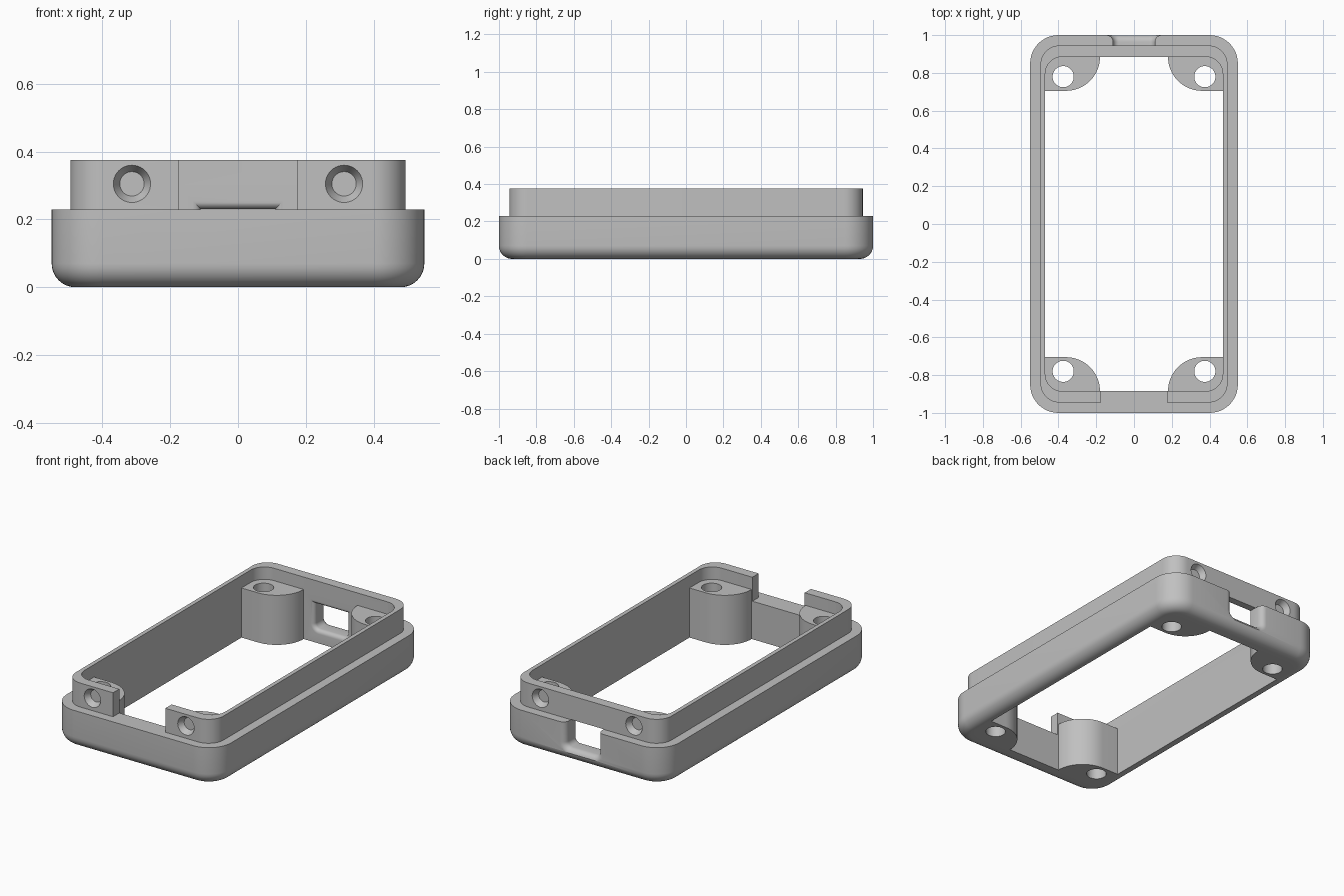
import bpy
import bmesh
from math import cos, sin, pi, sqrt
from mathutils import Vector

if "Cube" in bpy.data.objects:
    bpy.data.objects.remove(bpy.data.objects["Cube"])

GREY = (0.53, 0.53, 0.53, 1)
mat = bpy.data.materials.new("plain grey")
mat.use_nodes = True
mat.diffuse_color = GREY
mat.node_tree.nodes["Principled BSDF"].inputs["Base Color"].default_value = GREY

SILL, TOP, BOSS_TOP = 0.23, 0.375, 0.30     # heights
INNER_Y, LIP_Y, OUTER_Y = 0.885, 0.945, 1.0  # half lengths


def arc(cx, cy, r, a0, a1, n=12):
    """Points on an arc, angles in units of pi."""
    return [(cx + r * cos(pi * (a0 + (a1 - a0) * i / n)),
             cy + r * sin(pi * (a0 + (a1 - a0) * i / n))) for i in range(n + 1)]


def rounded(hx, hy, r, z):
    """Ring shaped as a rounded rectangle at height z."""
    pts = []
    for k, (sx, sy) in enumerate([(1, 1), (-1, 1), (-1, -1), (1, -1)]):
        pts += arc(sx * (hx - r), sy * (hy - r), r, k / 2, k / 2 + 0.5)
    return [Vector((x, y, z)) for x, y in pts]


def loft(name, rings, looped=False):
    """Skin matching rings, either capped or joined end to start."""
    bm = bmesh.new()
    vs = [[bm.verts.new(p) for p in ring] for ring in rings]
    pairs = list(zip(vs, vs[1:]))
    if looped:
        pairs.append((vs[-1], vs[0]))
    else:
        bm.faces.new(vs[0])
        bm.faces.new(vs[-1])
    n = len(vs[0])
    for a, b in pairs:
        for i in range(n):
            j = (i + 1) % n
            bm.faces.new((a[i], a[j], b[j], b[i]))
    bmesh.ops.recalc_face_normals(bm, faces=bm.faces)
    mesh = bpy.data.meshes.new(name)
    bm.to_mesh(mesh)
    bm.free()
    mesh.materials.append(mat)
    ob = bpy.data.objects.new(name, mesh)
    bpy.context.collection.objects.link(ob)
    return ob


def combine(target, other, operation):
    """Apply a boolean and drop the helper."""
    other.hide_render = True
    mod = target.modifiers.new(operation, 'BOOLEAN')
    mod.operation = operation
    mod.solver = 'EXACT'
    mod.object = other
    bpy.context.view_layer.objects.active = target
    bpy.ops.object.modifier_apply(modifier=mod.name)
    bpy.data.objects.remove(other)


def circle(x, y, z, r, upright=False, n=40):
    pts = arc(0, 0, r, 0, 2, n)[:-1]
    if upright:
        return [Vector((x + u, y, z + v)) for u, v in pts]
    return [Vector((x + u, y + v, z)) for u, v in pts]


# Frame: rounded bottom edge, outer wall, ledge, raised lip and inner wall
F = 0.07
rings = []
for i in range(9):
    a = pi / 2 * i / 8
    inset = F * (1 - sin(a))
    rings.append(rounded(0.55 - inset, OUTER_Y - inset, 0.15 - inset, F * (1 - cos(a))))
rings += [rounded(0.55, OUTER_Y, 0.15, SILL),
          rounded(0.495, LIP_Y, 0.10, SILL),
          rounded(0.495, LIP_Y, 0.10, TOP),
          rounded(0.47, INNER_Y, 0.09, TOP),
          rounded(0.47, INNER_Y, 0.09, 0)]
frame = loft("frame", rings, looped=True)

corners = [(sx, sy) for sx in (-1, 1) for sy in (-1, 1)]

# Corner bosses, slightly sunk into the walls
outline = (arc(0.36, INNER_Y, 0.18, 1, 1.5, 16) + [(0.475, 0.705)]
           + arc(0.385, 0.80, 0.09, 0, 0.5) + [(0.18, 0.89)])
for sx, sy in corners:
    boss = loft("corner_boss", [[Vector((sx * x, sy * y, z)) for x, y in outline]
                                for z in (0, BOSS_TOP)])
    combine(frame, boss, 'UNION')

# Vertical screw holes and side dimples
for sx, sy in corners:
    bore = loft("bore", [circle(sx * 0.375, sy * 0.78, z, 0.056) for z in (-0.1, 0.34)])
    combine(frame, bore, 'DIFFERENCE')
    dimple = loft("dimple", [circle(sx * 0.313, sy * y, 0.305, r, True)
                             for y, r in ((0.97, 0.055), (LIP_Y, 0.055), (0.91, 0.036))])
    combine(frame, dimple, 'DIFFERENCE')

# Gap in the front lip
gap = loft("lip_gap", [[Vector((sx * 0.175, y, z)) for sx, y in
                        ((-1, -1.1), (1, -1.1), (1, -0.8), (-1, -0.8))]
                       for z in (SILL, 0.5)])
combine(frame, gap, 'DIFFERENCE')


# Rear port opening, flared at both faces
def port_ring(y, grow):
    w, low, high, r = 0.11 + grow, 0.08 - grow, 0.231 + grow, 0.03 + grow
    pts = ([(w, high), (-w, high)] + arc(r - w, low + r, r, 1, 1.5, 8)
           + arc(w - r, low + r, r, 1.5, 2, 8))
    return [Vector((x, y, z)) for x, z in pts]


def flare(face, direction, r, steps=6):
    """Rings running from the wall face inwards along a rounded edge."""
    out = []
    for i in range(steps + 1):
        a = pi / 2 * i / steps
        out.append(port_ring(face + direction * r * (1 - cos(a)), r * (1 - sin(a))))
    return out


inside = flare(INNER_Y, 1, 0.024)
outside = flare(OUTER_Y, -1, 0.036)
port = loft("port", [port_ring(0.86, 0.024)] + inside + outside[::-1]
            + [port_ring(1.05, 0.036)])
combine(frame, port, 'DIFFERENCE')

# Smooth rounded surfaces, keep edges crisp
bpy.ops.object.select_all(action='DESELECT')
frame.select_set(True)
bpy.context.view_layer.objects.active = frame
bpy.ops.object.shade_smooth_by_angle(angle=pi / 6)
